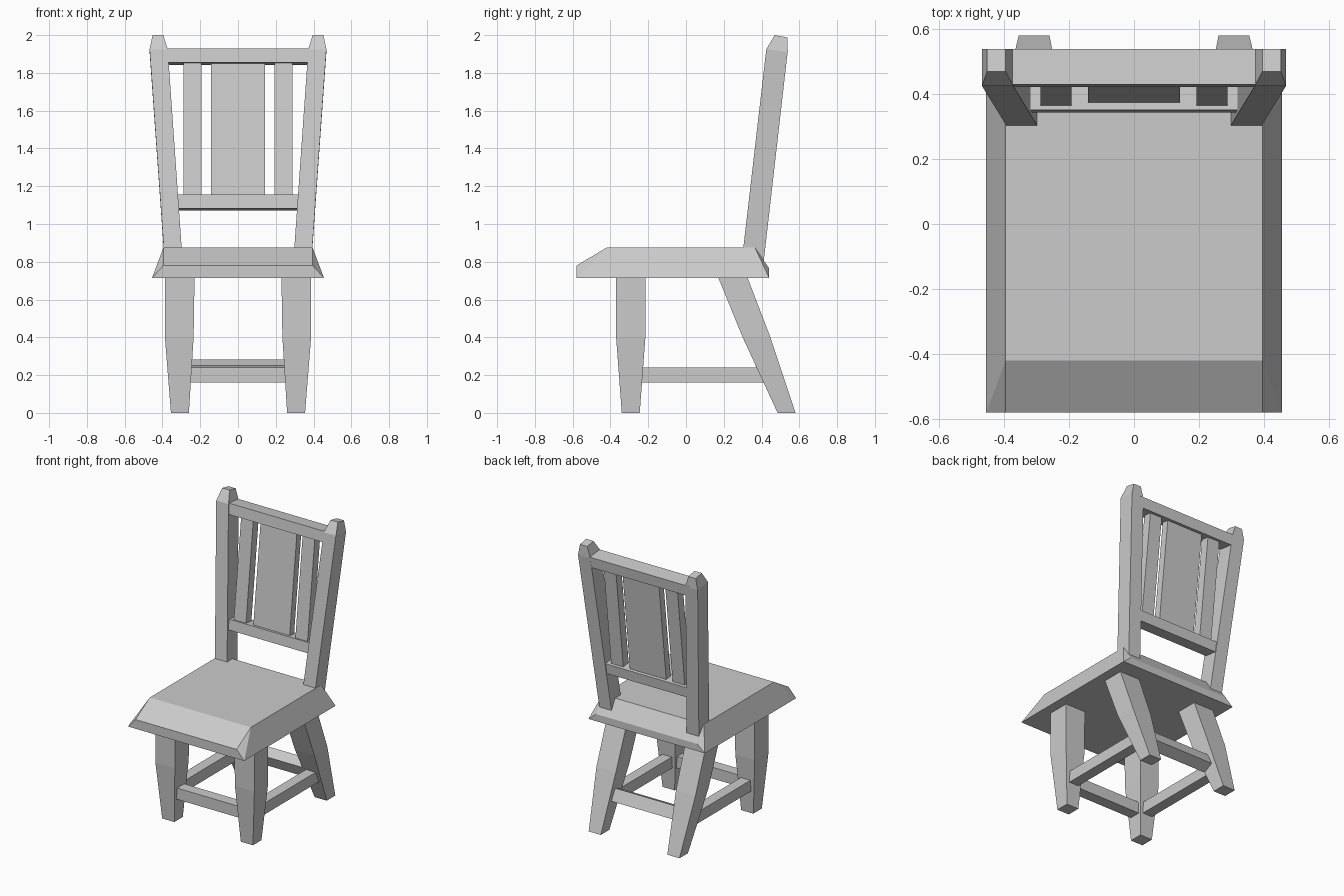
import bpy, bmesh

if "Cube" in bpy.data.objects:
    bpy.data.objects.remove(bpy.data.objects["Cube"])


def finish(name, bm, mirror=False):
    bmesh.ops.recalc_face_normals(bm, faces=bm.faces)
    me = bpy.data.meshes.new(name)
    bm.to_mesh(me)
    bm.free()
    ob = bpy.data.objects.new(name, me)
    bpy.context.collection.objects.link(ob)
    if mirror:
        mod = ob.modifiers.new("Mirror", 'MIRROR')
        mod.use_mirror_merge = False
    return ob


def loft(name, sections, mirror=False):
    """Four-sided loft; section = (x0, x1, y_front, z_front, y_back, z_back)."""
    bm = bmesh.new()
    rings = []
    for x0, x1, yf, zf, yb, zb in sections:
        pts = [(x0, yf, zf), (x1, yf, zf), (x1, yb, zb), (x0, yb, zb)]
        rings.append([bm.verts.new(p) for p in pts])
    for a, b in zip(rings, rings[1:]):
        for i in range(4):
            j = (i + 1) % 4
            bm.faces.new((a[i], a[j], b[j], b[i]))
    bm.faces.new(rings[0])
    bm.faces.new(rings[-1])
    return finish(name, bm, mirror)


def bar(name, x0, x1, yf, yb, z0, z1, lean=0.0, mirror=False):
    """Bar leaning along y with z; yf and yb are given at height z0."""
    d = lean * (yb - yf)
    s = lean * (z1 - z0)
    return loft(name, [(x0, x1, yf, z0, yb, z0 - d),
                       (x0, x1, yf + s, z1, yb + s, z1 - d)], mirror)


# Seat: side profile extruded across, with the underside flared outwards
profile = [(-0.58, 0.715, 0.455), (-0.58, 0.78, 0.395), (-0.42, 0.875, 0.395),
           (0.365, 0.875, 0.395), (0.44, 0.765, 0.395), (0.44, 0.715, 0.455)]
bm = bmesh.new()
left = [bm.verts.new((-w, y, z)) for y, z, w in profile]
right = [bm.verts.new((w, y, z)) for y, z, w in profile]
for i in range(6):
    j = (i + 1) % 6
    bm.faces.new((left[i], left[j], right[j], right[i]))
for s in (left, right):
    # flared side and the two small corner triangles
    bm.faces.new((s[0], s[1], s[2]))
    bm.faces.new((s[0], s[2], s[3], s[5]))
    bm.faces.new((s[3], s[4], s[5]))
finish("seat", bm)

# Legs: straight upper part, tapered lower part; back pair raked backwards
for name, ys in (("front_legs", [(-0.34, -0.245), (-0.37, -0.215), (-0.37, -0.215)]),
                 ("back_legs", [(0.485, 0.58), (0.30, 0.447), (0.17, 0.325)])):
    xs = [(0.26, 0.355), (0.235, 0.387), (0.23, 0.387)]
    zs = [0, 0.4, 0.718]
    loft(name, [(x[0], x[1], y[0], z, y[1], z)
                for x, y, z in zip(xs, ys, zs)], True)

# Stretchers between the legs
bar("front_stretcher", -0.27, 0.27, -0.33, -0.25, 0.16, 0.24)
bar("back_stretcher", -0.27, 0.27, 0.405, 0.48, 0.17, 0.25, -0.45)
loft("side_stretchers", [(0.27, 0.345, -0.26, 0.16, 0.43, 0.16),
                         (0.27, 0.345, -0.26, 0.24, 0.40, 0.24)], True)

# Back posts with chamfered tips
loft("back_posts", [(0.293, 0.388, 0.295, 0.80, 0.41, 0.79),
                    (0.372, 0.468, 0.425, 1.925, 0.538, 1.91),
                    (0.395, 0.452, 0.47, 2.0, 0.538, 1.987)], True)

# Rails and slats of the backrest
bar("top_rail", -0.395, 0.395, 0.421, 0.53, 1.855, 1.93, 0.117)
bar("lower_rail", -0.34, 0.34, 0.343, 0.437, 1.083, 1.155, 0.117)
bar("centre_slat", -0.142, 0.142, 0.373, 0.423, 1.145, 1.865, 0.117)
bar("side_slats", 0.193, 0.288, 0.364, 0.424, 1.145, 1.865, 0.117, True)
